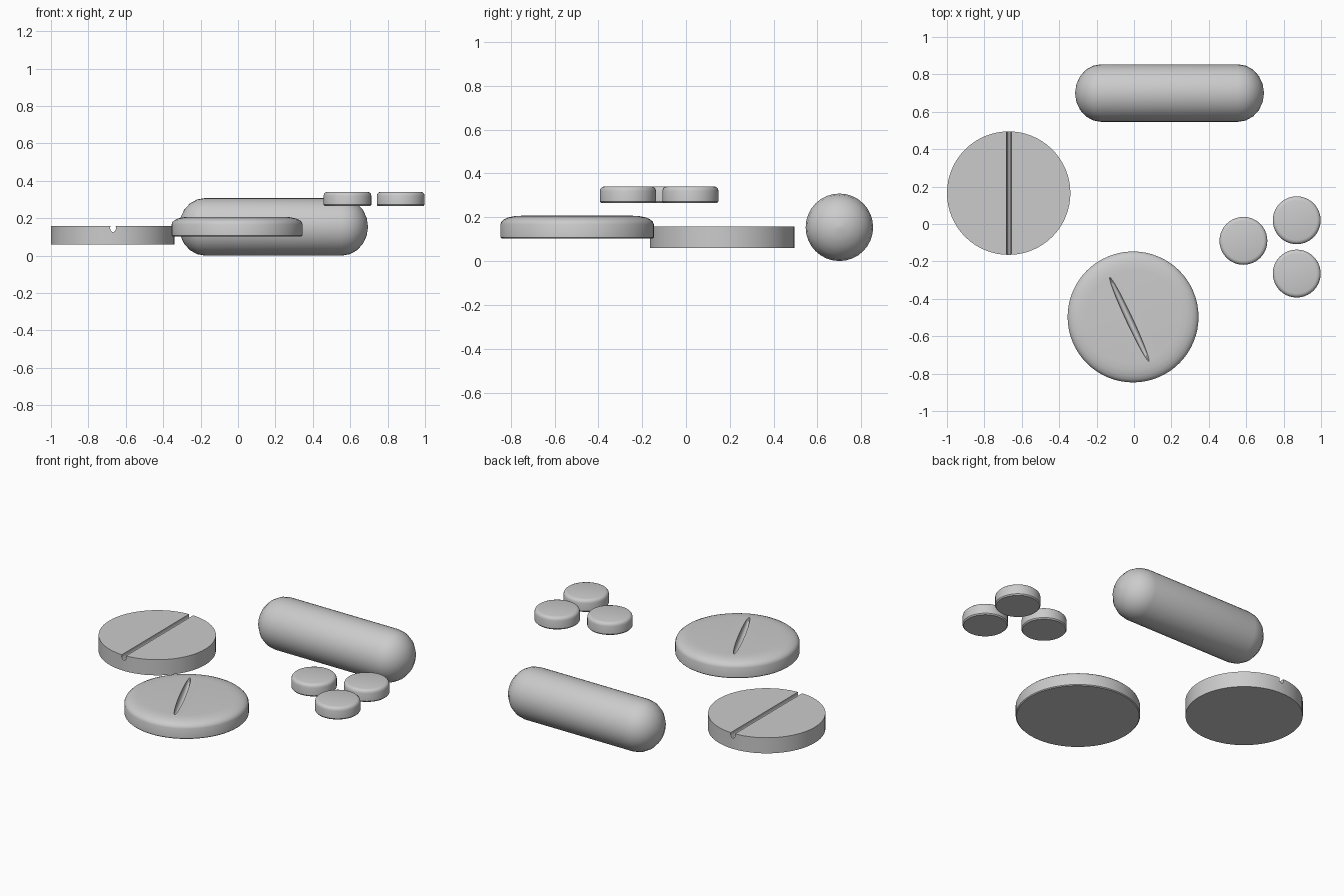
import bpy, math
from math import cos, sin, pi
from mathutils import Vector

if "Cube" in bpy.data.objects:
    bpy.data.objects.remove(bpy.data.objects["Cube"], do_unlink=True)

grey = bpy.data.materials.new("pill grey")
grey.use_nodes = True
grey.diffuse_color = (0.6, 0.6, 0.6, 1)
grey.node_tree.nodes["Principled BSDF"].inputs["Base Color"].default_value = (0.6, 0.6, 0.6, 1)


def lathe(name, profile, location, sides=48, rotation=(0, 0, 0)):
    """Spin a (radius, height) profile about its own z axis and cap the ends."""
    verts = [(r * cos(2 * pi * i / sides), r * sin(2 * pi * i / sides), z)
             for r, z in profile for i in range(sides)]
    faces = [tuple(range(sides))[::-1]]
    for ring in range(len(profile) - 1):
        a, b = ring * sides, (ring + 1) * sides
        for i in range(sides):
            j = (i + 1) % sides
            faces.append((a + i, a + j, b + j, b + i))
    faces.append(tuple(range(len(verts) - sides, len(verts))))
    mesh = bpy.data.meshes.new(name)
    mesh.from_pydata(verts, [], faces)
    obj = bpy.data.objects.new(name, mesh)
    obj.location, obj.rotation_euler = location, rotation
    mesh.materials.append(grey)
    bpy.context.collection.objects.link(obj)
    return obj


def smooth(obj, angle=30):
    bpy.ops.object.select_all(action='DESELECT')
    obj.select_set(True)
    bpy.context.view_layer.objects.active = obj
    bpy.ops.object.shade_smooth_by_angle(angle=math.radians(angle))


def carve(obj, cutter):
    cutter.hide_render = True
    cutter.hide_set(True)
    cutter.display_type = 'WIRE'
    mod = obj.modifiers.new("score", 'BOOLEAN')
    mod.operation, mod.solver, mod.object = 'DIFFERENCE', 'EXACT', cutter
    bpy.context.view_layer.update()
    # Bake the cut so that no helper is left behind
    graph = bpy.context.evaluated_depsgraph_get()
    cut = bpy.data.meshes.new_from_object(obj.evaluated_get(graph))
    obj.modifiers.clear()
    obj.data = cut
    bpy.data.objects.remove(cutter, do_unlink=True)


# Capsule lying along x, with domed ends
radius, half, dome, steps = 0.154, 0.365, 0.14, 5
end = [(max(radius * cos(pi / 2 * k / steps), 0.002), half + dome * sin(pi / 2 * k / steps))
       for k in range(steps + 1)]
capsule = lathe("capsule", [(r, -z) for r, z in reversed(end)] + end,
                (0.19, 0.7, 0.154), 32, (0, pi / 2, 0))
smooth(capsule, 40)

# Flat tablet with a straight groove from edge to edge
grooved = lathe("grooved_tablet", [(0.33, 0), (0.33, 0.097)], (-0.67, 0.165, 0.06), 64)
groove = lathe("groove_cutter", [(0.016, -0.5), (0.016, 0.5)],
               (-0.668, 0.165, 0.148), 12, (pi / 2, 0, 0))
groove.scale = (1, 1.4, 1)
carve(grooved, groove)
smooth(grooved)

# Large tablet with a rounded upper edge and a short slanted score
scored = lathe("scored_tablet",
               [(0.345, 0), (0.35, 0.005), (0.35, 0.065), (0.345, 0.077), (0.334, 0.087),
                (0.314, 0.096), (0.285, 0.102), (0.25, 0.104)], (-0.005, -0.497, 0.103), 64)
bpy.ops.mesh.primitive_uv_sphere_add(segments=32, ring_count=16, radius=1,
                                     location=(-0.025, -0.51, 0.21))
slit = bpy.context.object
slit.name = "slit_cutter"
slit.scale = (0.018, 0.25, 0.03)
slit.rotation_euler.z = math.radians(25)
slit.data.materials.append(grey)
carve(scored, slit)
smooth(scored)

# Three small round pills
small = [(0.122, 0), (0.128, 0.007), (0.128, 0.055), (0.125, 0.066), (0.118, 0.073), (0.107, 0.076)]
for i, (x, y) in enumerate([(0.585, -0.09), (0.87, 0.02), (0.87, -0.265)]):
    smooth(lathe(f"small_pill_{i + 1}", small, (x, y, 0.265), 40))
